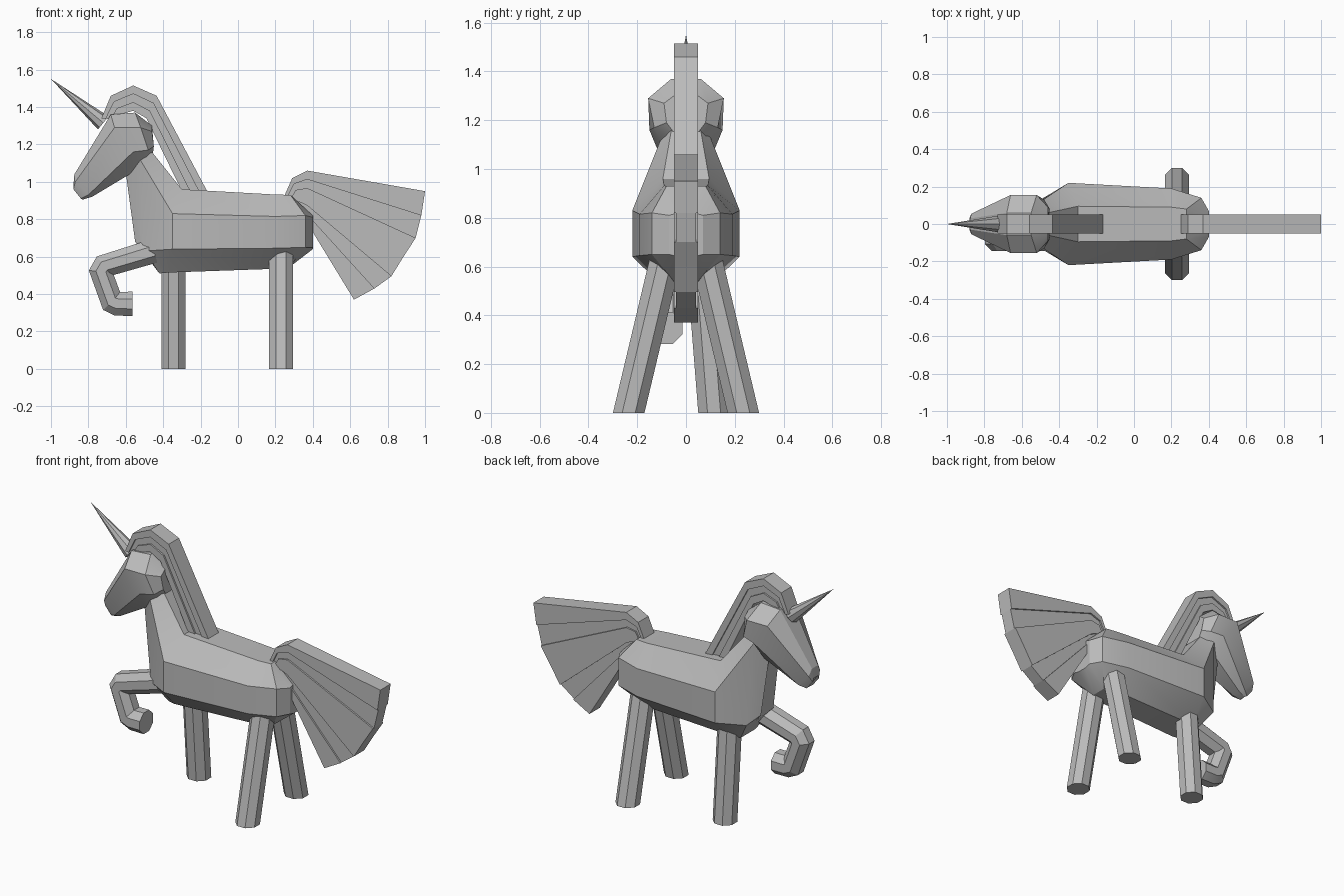
import bpy, bmesh, math
from mathutils import Vector

if "Cube" in bpy.data.objects:
    bpy.data.objects.remove(bpy.data.objects["Cube"])

grey = bpy.data.materials.new("plain_grey")
grey.use_nodes = True
grey.diffuse_color = (0.5, 0.5, 0.5, 1)
grey.node_tree.nodes["Principled BSDF"].inputs["Base Color"].default_value = grey.diffuse_color


def finish(name, bm, smooth=25):
    bmesh.ops.recalc_face_normals(bm, faces=bm.faces)
    mesh = bpy.data.meshes.new(name)
    bm.to_mesh(mesh)
    bm.free()
    mesh.materials.append(grey)
    ob = bpy.data.objects.new(name, mesh)
    bpy.context.collection.objects.link(ob)
    bpy.ops.object.select_all(action='DESELECT')
    ob.select_set(True)
    bpy.context.view_layer.objects.active = ob
    if smooth:
        bpy.ops.object.shade_smooth_by_angle(angle=math.radians(smooth))
    return ob


def loft(name, rings, smooth=25):
    """Skin a row of closed rings and cap both ends."""
    bm = bmesh.new()
    loops = [[bm.verts.new(p) for p in ring] for ring in rings]
    for a, b in zip(loops, loops[1:]):
        for i in range(len(a)):
            j = (i + 1) % len(a)
            bm.faces.new((a[i], a[j], b[j], b[i]))
    bm.faces.new(loops[0])
    bm.faces.new(loops[-1])
    return finish(name, bm, smooth)


def mirrored(half):
    """Complete a ring from its +y half, listed top to bottom."""
    return list(half) + [(x, -y, z) for x, y, z in reversed(half)]


def locks(name, edges, widths):
    """Flat hair locks between neighbouring polylines, each with its own half width."""
    bm = bmesh.new()
    for a, b, w in zip(edges, edges[1:], widths):
        a3, b3 = ([[bm.verts.new((x, s * w, z)) for x, z in line] for s in (-1, 1)]
                  for line in (a, b))
        n = len(a)
        for i in range(n - 1):
            for q in ((a3[0], b3[0]), (a3[1], b3[1]), (a3[0], a3[1]), (b3[0], b3[1])):
                bm.faces.new((q[0][i], q[0][i + 1], q[1][i + 1], q[1][i]))
        for i in (0, n - 1):
            bm.faces.new((a3[0][i], a3[1][i], b3[1][i], b3[0][i]))
    return finish(name, bm, 0)


def blend(a, b, t):
    return [tuple(Vector(p).lerp(Vector(q), t)) for p, q in zip(a, b)]


# Body with the neck rising at the chest
loft("body", [mirrored(r) for r in (
    [(.40, .035, .82), (.40, .07, .81), (.40, .07, .65), (.40, .03, .64)],
    [(.28, .08, .93), (.36, .14, .82), (.36, .14, .65), (.27, .05, .54)],
    [(.20, .09, .932), (.20, .19, .815), (.20, .19, .645), (.20, .08, .535)],
    [(-.30, .095, .96), (-.35, .22, .83), (-.35, .22, .64), (-.37, .09, .515)],
    [(-.46, .06, 1.16), (-.53, .10, 1.13), (-.50, .13, .63), (-.42, .07, .51)],
    [(-.59, .04, 1.14), (-.60, .05, 1.05), (-.55, .06, .68), (-.51, .05, .63)],
)])

# Head
loft("head", [mirrored(r) for r in (
    [(-.88, .02, .98), (-.88, .03, .96), (-.84, .03, .91), (-.83, .02, .905)],
    [(-.875, .03, 1.04), (-.87, .055, 1.0), (-.80, .055, .93), (-.78, .03, .92)],
    [(-.68, .06, 1.36), (-.66, .155, 1.29), (-.56, .15, 1.16), (-.58, .07, 1.04)],
    [(-.55, .06, 1.37), (-.52, .155, 1.29), (-.48, .13, 1.17), (-.49, .06, 1.12)],
    [(-.46, .05, 1.30), (-.46, .09, 1.27), (-.45, .08, 1.19), (-.455, .05, 1.15)],
)])

# Horn
base, tip = Vector((-.72, 0, 1.315)), Vector((-1, 0, 1.55))
bm = bmesh.new()
bmesh.ops.create_cone(bm, cap_ends=True, segments=8, radius1=.045, radius2=0,
                      depth=(tip - base).length)
bm.transform((tip - base).to_track_quat('Z', 'Y').to_matrix().to_4x4())
bmesh.ops.translate(bm, verts=bm.verts, vec=(base + tip) / 2)
finish("horn", bm, 0)

# Mane in three nested locks
outer = [(-.73, 1.34), (-.68, 1.46), (-.56, 1.515), (-.435, 1.46), (-.165, .95)]
inner = [(-.66, 1.33), (-.63, 1.36), (-.56, 1.38), (-.49, 1.34), (-.30, .95)]
locks("mane", [blend(outer, inner, t) for t in (0, .33, .66, 1)], (.05, .04, .05))

# Tail fan, the locks curling over at the root
tips = [(1, .95), (.98, .82), (.95, .70), (.885, .60), (.82, .495), (.73, .43), (.62, .37)]
top_root = [(.25, .93), (.29, 1.02), (.37, 1.06)]
low_root = [(.33, .84), (.345, .83), (.37, .78)]
locks("tail", [blend(top_root, low_root, i / 6) + [t] for i, t in enumerate(tips)],
      (.05, .04, .05, .05, .04, .05))

# Straight legs, cut level with the ground
R = .07
angles = [math.pi / 8 + k * math.pi / 4 for k in range(8)]


def leg(name, x, y_top, y_foot):
    loft(name, [[(x + R * math.cos(a), y + R * math.sin(a), z) for a in angles]
                for y, z in ((y_top, .63), (y_foot, 0))])


leg("back_leg_far", .23, .085, .235)
leg("back_leg_near", .23, -.085, -.235)
leg("front_leg", -.345, .065, .115)

# Raised front leg, bent at knee and hoof
path = [Vector((x, -.08, z)) for x, z in (
    (-.45, .63), (-.715, .55), (-.733, .52), (-.675, .36), (-.645, .348), (-.565, .348))]
rings = []
for i, p in enumerate(path):
    before = (p - path[max(i - 1, 0)]).normalized()
    after = (path[min(i + 1, len(path) - 1)] - p).normalized()
    along = (before + after).normalized()
    side = Vector((0, 1, 0))
    up = along.cross(side)
    rings.append([p + R * (math.cos(a) * side + math.sin(a) * up) for a in angles])
loft("raised_leg", rings)
